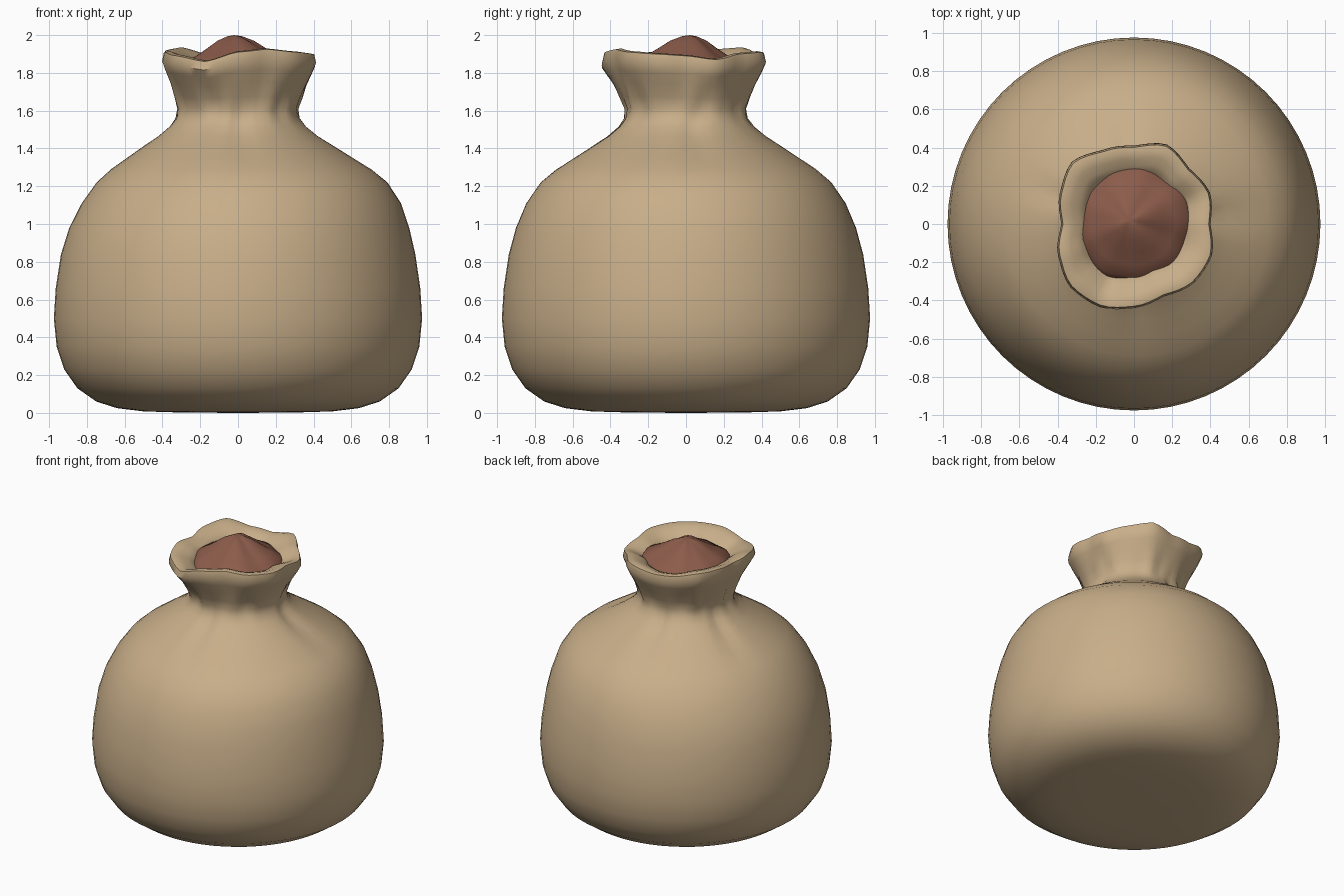
import bpy, bmesh, math
from math import sin, cos, pi, exp

if "Cube" in bpy.data.objects:
    bpy.data.objects.remove(bpy.data.objects["Cube"])

N = 64

def material(name, col):
    m = bpy.data.materials.new(name)
    m.diffuse_color = (*col, 1)
    m.use_nodes = True
    m.node_tree.nodes["Principled BSDF"].inputs["Base Color"].default_value = m.diffuse_color
    return m

burlap = material("tan burlap", (0.578, 0.423, 0.250))
brown = material("brown filling", (0.262, 0.107, 0.069))

def loop_sample(values, a):
    """Smooth periodic interpolation of evenly spaced values."""
    n = len(values)
    t = (a / (2 * pi) % 1) * n
    i = int(t)
    f = t - i
    f = f * f * (3 - 2 * f) * 0.5 + f * 0.5
    return values[i % n] * (1 - f) + values[(i + 1) % n] * f

def bump(a, centre, width):
    d = (a - centre + pi) % (2 * pi) - pi
    return exp(-(d / width) ** 2)

def lathe(name, profile, shape, mat):
    """Revolve (r, z) rings, each point moved by shape(ring, angle, r, z)."""
    bm = bmesh.new()
    rings = []
    for k, (r, z) in enumerate(profile):
        if r == 0:
            rings.append([bm.verts.new((shape(k, 0, r, z)))])
            continue
        rings.append([bm.verts.new(shape(k, 2 * pi * i / N, r, z)) for i in range(N)])
    for a, b in zip(rings, rings[1:]):
        for i in range(N):
            j = (i + 1) % N
            if len(a) == 1:
                bm.faces.new((a[0], b[j], b[i]))
            elif len(b) == 1:
                bm.faces.new((a[i], a[j], b[0]))
            else:
                bm.faces.new((a[i], a[j], b[j], b[i]))
    bmesh.ops.recalc_face_normals(bm, faces=bm.faces)
    me = bpy.data.meshes.new(name)
    bm.to_mesh(me)
    bm.free()
    me.materials.append(mat)
    ob = bpy.data.objects.new(name, me)
    bpy.context.collection.objects.link(ob)
    bpy.context.view_layer.objects.active = ob
    ob.select_set(True)
    bpy.ops.object.shade_smooth_by_angle(angle=math.radians(50))
    ob.select_set(False)
    return ob

# Crumpled rim: radius and height every 22.5 degrees, starting at +x
RIM_R = [.40, .43, .41, .45, .41, .42, .46, .42, .38, .43, .47, .47, .44, .41, .44, .44]
RIM_Z = [1.89, 1.87, 1.90, 1.91, 1.88, 1.89, 1.93, 1.92, 1.90, 1.91, 1.89, 1.86, 1.91, 1.925, 1.91, 1.90]
MEAN_R, MEAN_Z = .425, 1.90
# Directions of the gathered creases on the shoulder
CREASES = [(0.1, .14), (1.7, .12), (2.8, .13), (4.75, .13)]

def sack_shape(k, a, r, z):
    # crumple grows from the neck to the rim
    w = min(1, max(0, (z - 1.58) / 0.27))
    rr = r * (1 + w * (loop_sample(RIM_R, a) / MEAN_R - 1))
    zz = z + w * w * (loop_sample(RIM_Z, a) - MEAN_Z)
    # shoulder creases and fine pleats at the neck
    s = exp(-((z - 1.47) / 0.13) ** 2)
    for c, wid in CREASES:
        rr -= 0.035 * s * bump(a, c, wid)
    p = exp(-((z - 1.64) / 0.08) ** 2) if k < RIM_INDEX else 0
    rr += 0.008 * p * sin(11 * a + 1) + 0.005 * p * sin(17 * a)
    # the sack sags out a little on the right shoulder
    sag = exp(-((z - 1.2) / 0.2) ** 2)
    rr += 0.022 * sag * cos(a)
    return (rr * cos(a), rr * sin(a), zz)

# Sack: body, neck, flared collar and its inner wall
outer = [(0, 0), (.30, .002), (.50, .008), (.64, .025), (.75, .06), (.85, .13), (.92, .23),
         (.96, .35), (.975, .50), (.965, .66), (.938, .84), (.90, .98), (.845, 1.11),
         (.77, 1.22), (.69, 1.29), (.60, 1.35), (.51, 1.41), (.425, 1.465), (.365, 1.515),
         (.332, 1.56), (.322, 1.61), (.342, 1.67), (.372, 1.74), (.402, 1.80),
         (.425, 1.855), (.415, 1.90)]
RIM_INDEX = len(outer)
inner = [(.385, 1.905), (.35, 1.893), (.31, 1.875), (.275, 1.85), (.25, 1.80)]
lathe("sack", outer + inner, sack_shape, burlap)

# Filling: low uneven heap with its tip just above the rim
def heap_shape(k, a, r, z):
    rr = r * (1 + 0.02 * sin(5 * a) + 0.015 * sin(9 * a + 2))
    off = -0.02 * (1 - min(1, r / .27))
    return (rr * cos(a) + off, rr * sin(a) - off, z + 0.006 * sin(4 * a) * min(1, r / .1))

heap = [(0, 2.0), (.04, 1.992), (.10, 1.965), (.16, 1.925), (.22, 1.888), (.28, 1.857), (.30, 1.82)]
lathe("filling", heap, heap_shape, brown)
